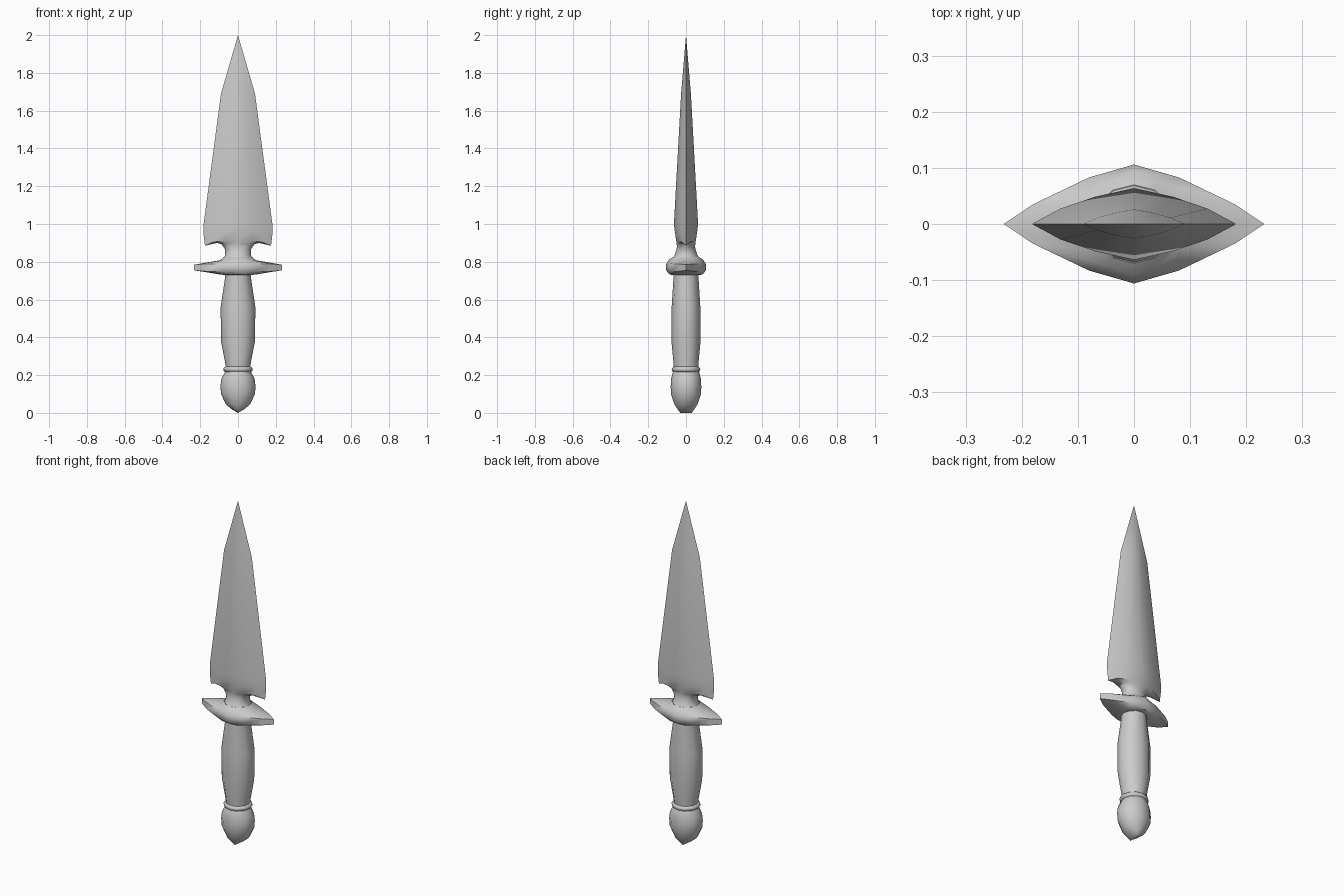
import bpy, bmesh, math


def loft(name, sections, angle=40):
    """Each section is one quarter of a ring (side to front), mirrored to a closed loop."""
    bm = bmesh.new()
    rings = []
    for q in sections:
        back = q + [(-x, y, z) for x, y, z in q[-2::-1]]
        full = back + [(x, -y, z) for x, y, z in back[-2:0:-1]]
        rings.append([bm.verts.new(p) for p in full])
    n = len(rings[0])
    for a, b in zip(rings, rings[1:]):
        for i in range(n):
            j = (i + 1) % n
            bm.faces.new((a[i], a[j], b[j], b[i]))
    bm.faces.new(rings[0][::-1])
    bm.faces.new(rings[-1])
    bmesh.ops.remove_doubles(bm, verts=bm.verts, dist=0.0002)
    bmesh.ops.recalc_face_normals(bm, faces=bm.faces)
    mesh = bpy.data.meshes.new(name)
    bm.to_mesh(mesh)
    bm.free()
    ob = bpy.data.objects.new(name, mesh)
    bpy.context.collection.objects.link(ob)
    bpy.ops.object.select_all(action='DESELECT')
    ob.select_set(True)
    bpy.context.view_layer.objects.active = ob
    bpy.ops.object.shade_smooth_by_angle(angle=math.radians(angle))
    return ob


def oval(rx, ry, z):
    return [(rx * math.cos(a), ry * math.sin(a), z)
            for a in (i * math.pi / 6 for i in range(4))]


def diamond(rx, ry, z):
    return [(rx, 0, z), (rx * .72, ry * .43, z), (rx * .38, ry * .76, z), (0, ry, z)]


# Blade with neck and swept-down shoulders
loft("blade", [
    oval(.085, .085, .805),
    oval(.068, .06, .835),
    [(.068, 0, .865), (.06, .025, .865), (.035, .043, .865), (0, .051, .865)],
    [(.088, 0, .894), (.075, .024, .892), (.045, .04, .885), (0, .048, .88)],
    [(.125, 0, .902), (.1, .022, .902), (.055, .039, .895), (0, .05, .9)],
    [(.175, 0, .885), (.13, .022, .905), (.07, .042, .91), (0, .054, .925)],
    [(.182, 0, .945), (.131, .026, .95), (.07, .045, .955), (0, .06, .965)],
    diamond(.182, .064, 1.0),
    diamond(.09, .026, 1.69),
    diamond(0, 0, 2.0)])

# Guard
loft("guard", [
    oval(.068, .075, .73),
    [(.09, 0, .732), (.085, .045, .732), (.05, .078, .732), (0, .09, .735)],
    [(.232, 0, .755), (.18, .035, .75), (.08, .083, .748), (0, .106, .756)],
    [(.232, 0, .785), (.18, .035, .788), (.08, .083, .79), (0, .106, .785)],
    [(.095, 0, .808), (.08, .045, .808), (.045, .075, .809), (0, .092, .81)],
    oval(.075, .07, .825)])

# Grip
loft("grip", [oval(rx, ry, z) for rx, ry, z in (
    (.066, .064, .235), (.067, .066, .26), (.09, .077, .38),
    (.092, .076, .56), (.068, .066, .72), (.068, .066, .74))])

# Collar ring
loft("collar", [oval(rx, rx * .97, z) for rx, z in (
    (.066, .215), (.076, .223), (.078, .232), (.074, .24), (.064, .246))])

# Pommel, ending in a short chisel edge
loft("pommel", [oval(rx, ry, z) for rx, ry, z in (
    (.001, .03, 0), (.034, .045, .02), (.064, .061, .045), (.09, .08, .1), (.093, .081, .14),
    (.088, .079, .18), (.07, .07, .215), (.064, .064, .225))])
